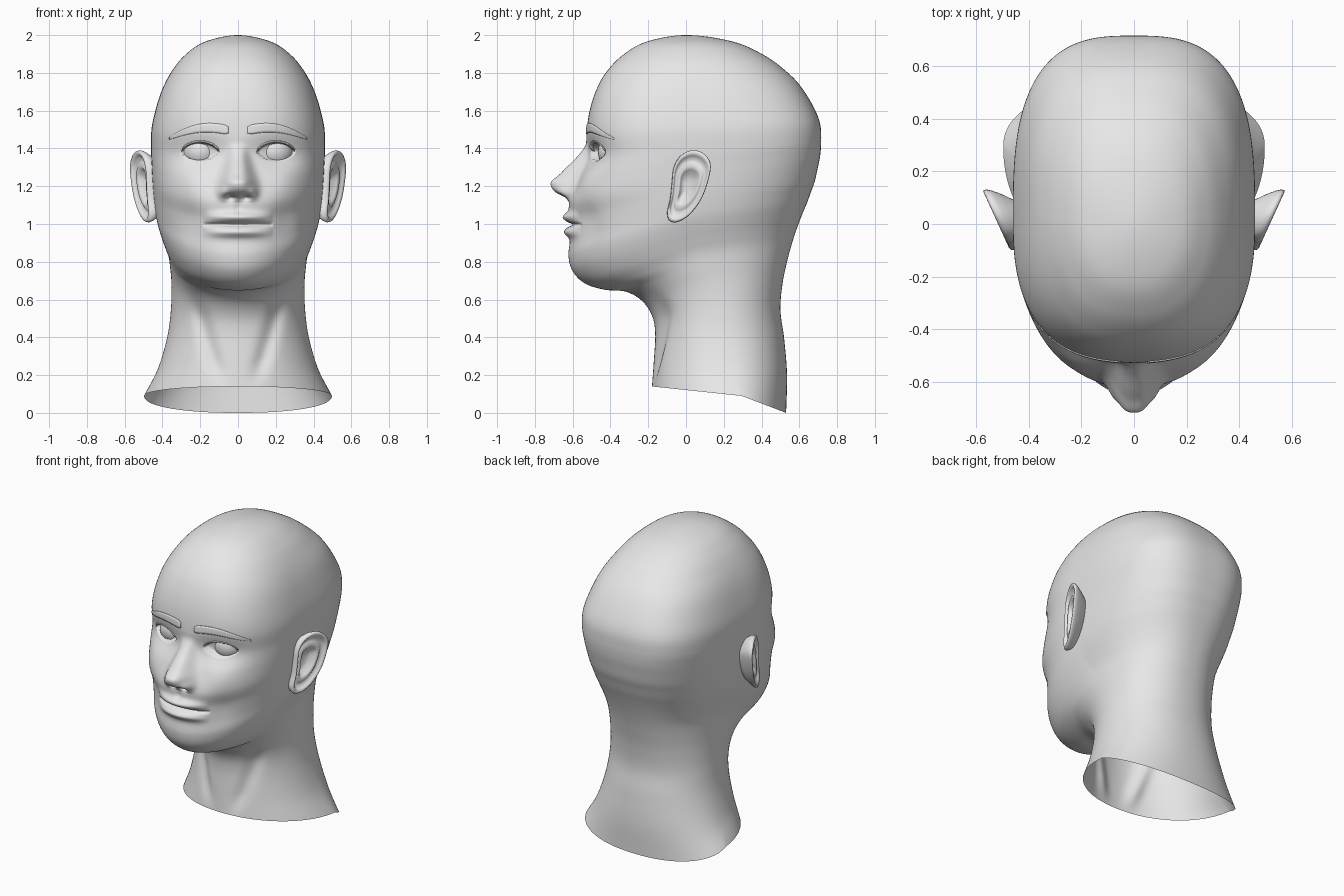
import bpy, math
from mathutils import Vector
from mathutils.bvhtree import BVHTree

if "Cube" in bpy.data.objects:
    bpy.data.objects.remove(bpy.data.objects["Cube"])

skin = bpy.data.materials.new("light_grey")
skin.diffuse_color = (0.8, 0.8, 0.8, 1)
skin.use_nodes = True
skin.node_tree.nodes["Principled BSDF"].inputs["Base Color"].default_value = skin.diffuse_color


def make(name, verts, faces):
    me = bpy.data.meshes.new(name)
    me.from_pydata(verts, [], faces)
    me.materials.append(skin)
    me.shade_smooth()
    ob = bpy.data.objects.new(name, me)
    bpy.context.collection.objects.link(ob)
    return ob


def spline(keys, vals, t):
    """Smooth curve through vals (tuples) at increasing keys."""
    t = min(max(t, keys[0]), keys[-1])
    i = 0
    while i < len(keys) - 2 and t > keys[i + 1]:
        i += 1
    h = keys[i + 1] - keys[i]
    u = (t - keys[i]) / h
    a, b = max(i - 1, 0), min(i + 2, len(keys) - 1)
    out = []
    for k in range(len(vals[0])):
        p, q = vals[i][k], vals[i + 1][k]
        m0 = (q - vals[a][k]) / (keys[i + 1] - keys[a]) * h
        m1 = (vals[b][k] - p) / (keys[b] - keys[i]) * h
        out.append((2*u**3 - 3*u*u + 1)*p + (u**3 - 2*u*u + u)*m0
                   + (3*u*u - 2*u**3)*q + (u**3 - u*u)*m1)
    return out


def bump(x, z, cx, cz, sx, sz):
    return math.exp(-((x - cx) / sx)**2 - ((z - cz) / sz)**2)


def step(e0, e1, x):
    t = min(max((x - e0) / (e1 - e0), 0), 1)
    return t * t * (3 - 2 * t)


# Head profiles from neck rim to crown: front (y, z), side (half width, y, z), back (y, z)
FRONT = [(-.18, .14), (-.17, .28), (-.163, .42), (-.18, .515), (-.235, .595), (-.32, .642),
         (-.43, .652), (-.535, .685), (-.60, .75), (-.622, .83), (-.613, .92), (-.61, 1.02),
         (-.62, 1.12), (-.572, 1.24), (-.53, 1.36), (-.527, 1.48), (-.51, 1.60), (-.475, 1.71),
         (-.425, 1.80), (-.34, 1.89), (-.21, 1.965), (0, 2.0), (.21, 1.965)]
SIDE = [(.497, .295, .09), (.425, .24, .23), (.375, .20, .40), (.355, .18, .55), (.352, .15, .68),
        (.36, .10, .78), (.37, .06, .85), (.39, .03, .91), (.412, .01, .97), (.43, 0, 1.03),
        (.44, 0, 1.09), (.448, 0, 1.16), (.453, 0, 1.23), (.457, 0, 1.31), (.46, .02, 1.39),
        (.458, .02, 1.5), (.435, .02, 1.61), (.40, .02, 1.715), (.35, .02, 1.81),
        (.28, .02, 1.895), (.175, .01, 1.965), (0, 0, 2.0), (-.175, 0, 1.965)]
BACK = [(.53, 0), (.535, .20), (.52, .39), (.50, .545), (.512, .69), (.54, .82), (.565, .91),
        (.59, .985), (.615, 1.05), (.64, 1.11), (.66, 1.165), (.68, 1.22), (.695, 1.285),
        (.71, 1.36), (.716, 1.44), (.71, 1.53), (.675, 1.62), (.61, 1.725), (.54, 1.80),
        (.42, 1.89), (.25, 1.965), (0, 2.0), (-.25, 1.965)]
KEYS = list(range(23))
NOSE_Z = [1.115, 1.14, 1.17, 1.20, 1.225, 1.26, 1.30, 1.36, 1.42, 1.47]
NOSE_P = [(0,), (.025,), (.09,), (.125,), (.135,), (.108,), (.085,), (.045,), (.006,), (0,)]
EXP_V = [0, 4, 8, 11, 14, 16, 21]
EXPS = [(2.1, 2.2), (2.0, 2.2), (2.0, 2.4), (2.1, 2.6), (2.5, 2.9), (2.6, 2.8), (2.1, 2.1)]


def face_relief(x, z):
    """Outward (toward -y) displacement of the facial features."""
    x = abs(x)
    d = 0
    if 1.115 < z < 1.47:                                           # nose
        w = .045 + .04 * step(1.42, 1.18, z) if z < 1.42 else .045
        d += spline(NOSE_Z, NOSE_P, z)[0] * math.exp(-(x / w)**3)
    d += .022 * bump(x, z, .08, 1.165, .026, .035)                 # nostril wings
    d -= .035 * bump(x, z, .04, 1.14, .02, .014)                   # nostrils
    d -= .05 * bump(x, z, .2, 1.375, .115, .075)                   # eye sockets
    d += .022 * bump(x, z, .2, 1.385, .09, .055)                   # lids
    e = (x - .2) / .098
    if abs(e) < 1:                                                 # eye openings
        half = .046 * (1 - e * e)**.7
        d -= .035 * step(half + .004, half - .006, abs(z - 1.383)) if half > .008 else 0
    t = max(0, 1 - (x / .185)**2)                                  # lips
    d += t * (.042 * bump(0, z, 0, 1.035, 1, .028) + .035 * bump(0, z, 0, .958, 1, .028))
    d -= .022 * t**.4 * bump(0, z, 0, .997, 1, .009)
    d -= .008 * bump(x, z, 0, 1.085, .018, .03)
    d += .012 * bump(x, z, .26, 1.22, .09, .07)                    # cheekbones
    d -= .012 * bump(x, z, .25, 1.02, .06, .1)                     # cheek hollows
    return d


# Head and neck: one open-bottomed loft
rows = [i * .125 for i in range(80)] + [10 + i * .05 for i in range(120)]
rows += [16 + i * .125 for i in range(40)]
N = 288
verts, faces = [], []
for v in rows:
    yf, zf = spline(KEYS, FRONT, v)
    w, ym, zm = spline(KEYS, SIDE, v)
    yb, zb = spline(KEYS, BACK, v)
    nf, nb = spline(EXP_V, EXPS, v)
    for j in range(N):
        t = 2 * math.pi * j / N
        p = t - .35 * math.sin(t)
        s, c = math.sin(p), math.cos(p)
        n = nf if c > 0 else nb
        r = (abs(s)**n + abs(c)**n)**(-1 / n)
        x, k = w * r * s, abs(r * c)
        ye, ze = (yf, zf) if c > 0 else (yb, zb)
        y, z = ym + (ye - ym) * k, zm + (ze - zm) * k
        if c > 0 and 8 < v < 17:
            y -= face_relief(x, z) * step(0, .35, c)
        elif c > 0 and v < 5:                                      # throat grooves
            line = .09 + .3 * (z - .15)
            y += .022 * math.exp(-((abs(x) - line) / .045)**2) * step(.12, .3, z) * step(.68, .5, z)
        verts.append((x, y, z))
R = len(rows)
for i in range(R - 1):
    for j in range(N):
        k = (j + 1) % N
        faces.append((i*N + j, i*N + k, (i + 1)*N + k, (i + 1)*N + j))
verts.append((0, 0, 2))
faces += [((R - 1)*N + j, (R - 1)*N + (j + 1) % N, R*N) for j in range(N)]
make("head", verts, faces)
surface = BVHTree.FromPolygons([Vector(p) for p in verts], faces)


def ribbon(name, side, x0, x1, mid, half, lift, cols=28, cross=4):
    """Thin plate laid over the face, following its surface."""
    vs, fs = [], []
    for i in range(cols + 1):
        u = i / cols
        x = x0 + (x1 - x0) * u
        for j in range(cross + 1):
            z = mid(u) + half(u) * (2 * j / cross - 1)
            hit = surface.ray_cast(Vector((side * x, -2, z)), Vector((0, 1, 0)))[0]
            vs.append((side * x, hit.y - lift, z))
    c = cross + 1
    for i in range(cols):
        for j in range(cross):
            f = (i*c + j, (i + 1)*c + j, (i + 1)*c + j + 1, i*c + j + 1)
            fs.append(f if side > 0 else f[::-1])
    ob = make(name, vs, fs)
    m = ob.modifiers.new("thickness", "SOLIDIFY")
    m.thickness = .006


# Ear outline (y, z) and its ring profile (scale, outward offset)
EAR = [(.03, 1.39), (.09, 1.375), (.13, 1.32), (.118, 1.23), (.08, 1.13), (.02, 1.05), (-.04, 1.012),
       (-.085, 1.015), (-.10, 1.06), (-.085, 1.13), (-.075, 1.22), (-.065, 1.30), (-.03, 1.36)]
RINGS = [(.6, -.10), (.85, -.05), (.96, -.02), (1, 0), (.98, .012), (.92, .016), (.85, .006),
         (.76, -.012), (.66, -.006), (.56, .004), (.46, -.006), (.34, -.03), (.15, -.036)]


def ear(name, side, cols=52):
    loop = EAR[-2:] + EAR + EAR[:3]
    keys = list(range(-2, len(EAR) + 3))
    vs, fs = [], []
    for s, off in RINGS:
        for j in range(cols):
            y, z = spline(keys, loop, j * len(EAR) / cols)
            y, z = .01 + (y - .01) * s, 1.2 + (z - 1.2) * s
            vs.append((side * (.455 + .105 * (y + .1) / .23 + off), y, z))
    for i in range(len(RINGS) - 1):
        for j in range(cols):
            k = (j + 1) % cols
            f = (i*cols + j, (i + 1)*cols + j, (i + 1)*cols + k, i*cols + k)
            fs.append(f if side > 0 else f[::-1])
    last = [(len(RINGS) - 1)*cols + j for j in range(cols)]
    fs.append(last[::-1] if side > 0 else last)
    make(name, vs, fs)


for side, tag in ((1, "left"), (-1, "right")):
    ear("ear_" + tag, side)
    ribbon("eyebrow_" + tag, side, .05, .365,
           lambda u: 1.497 + .02 * math.sin(math.pi * u) - .045 * u * u,
           lambda u: .005 + .02 * min(1, 6 * u + .6) * (1 - u**3), .005)
    ribbon("upper_lash_" + tag, side, .105, .297,
           lambda u: 1.388 + .046 * max(0, 1 - (2 * u - 1)**2)**.7,
           lambda u: .004, .008, cross=1)
    # Eyeball behind the lids
    bpy.ops.mesh.primitive_uv_sphere_add(segments=32, ring_count=20, radius=.098,
                                         location=(side * .195, -.368, 1.383))
    eye = bpy.context.object
    eye.name = "eyeball_" + tag
    eye.data.materials.append(skin)
    eye.data.shade_smooth()
